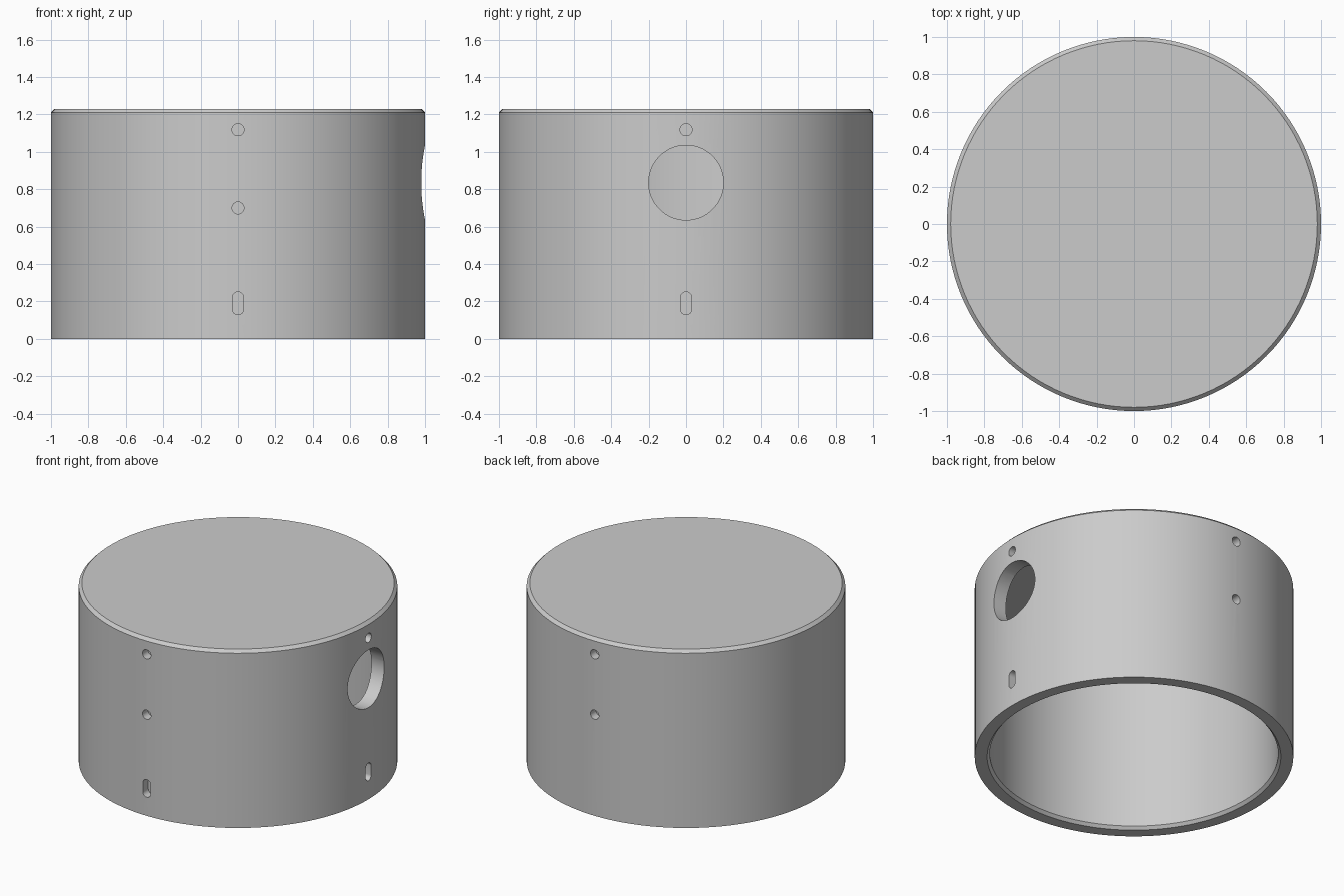
import bpy, bmesh, math
from mathutils import Matrix, Vector

if "Cube" in bpy.data.objects:
    bpy.data.objects.remove(bpy.data.objects["Cube"], do_unlink=True)

SEGMENTS = 128
POCKET_DEPTH = 0.06

grey = bpy.data.materials.new("plain grey")
grey.use_nodes = True
colour = (0.6, 0.6, 0.6, 1)
grey.diffuse_color = colour
grey.node_tree.nodes["Principled BSDF"].inputs["Base Color"].default_value = colour


def make_object(name, bm):
    bmesh.ops.recalc_face_normals(bm, faces=bm.faces)
    mesh = bpy.data.meshes.new(name)
    bm.to_mesh(mesh)
    bm.free()
    mesh.materials.append(grey)
    obj = bpy.data.objects.new(name, mesh)
    bpy.context.collection.objects.link(obj)
    return obj


def lathe(name, profile):
    bm = bmesh.new()
    verts = [bm.verts.new((r, 0, z)) for r, z in profile]
    edges = [bm.edges.new(pair) for pair in zip(verts, verts[1:])]
    bmesh.ops.spin(bm, geom=verts + edges, cent=(0, 0, 0), axis=(0, 0, 1),
                   angle=math.tau, steps=SEGMENTS, use_merge=True)
    bmesh.ops.remove_doubles(bm, verts=bm.verts, dist=0.0001)
    return make_object(name, bm)


def cutter(name, angle, z, radius, depth, stretch=0):
    """Round or slotted prism pointing outwards at the given angle."""
    bm = bmesh.new()
    ring = []
    for i in range(48):
        a = math.tau * (i + 0.5) / 48
        up = math.copysign(stretch, math.sin(a))
        ring.append(bm.verts.new((1 - depth, radius * math.cos(a),
                                  z + radius * math.sin(a) + up)))
    face = bm.faces.new(ring)
    grown = bmesh.ops.extrude_face_region(bm, geom=[face])
    outer = [v for v in grown["geom"] if isinstance(v, bmesh.types.BMVert)]
    bmesh.ops.translate(bm, verts=outer, vec=Vector((depth + 0.1, 0, 0)))
    bmesh.ops.rotate(bm, verts=bm.verts, cent=(0, 0, 0),
                     matrix=Matrix.Rotation(angle, 3, 'Z'))
    obj = make_object(name, bm)
    obj.hide_render = True
    return obj


# Hollow cap, open below, with bevelled outer top and inner bottom rims
cap = lathe("cap_shell", [
    (0, 1.23), (0.98, 1.23), (1, 1.21), (1, 0), (0.922, 0),
    (0.905, 0.02), (0.905, 1.15), (0, 1.15)])

# Side port, round pockets and slots
left, front, back = 0, -math.pi / 2, math.pi / 2
cutters = [cutter("port_cutter", left, 0.835, 0.2, 0.3)]
for side in (left, front, back):
    cutters.append(cutter("upper_pocket_cutter", side, 1.118, 0.032, POCKET_DEPTH))
for side in (front, back):
    cutters.append(cutter("middle_pocket_cutter", side, 0.7, 0.032, POCKET_DEPTH))
for side in (left, front):
    cutters.append(cutter("slot_cutter", side, 0.19, 0.03, POCKET_DEPTH, 0.031))

bpy.ops.object.select_all(action='DESELECT')
cap.select_set(True)
bpy.context.view_layer.objects.active = cap
for tool in cutters:
    mod = cap.modifiers.new("cut", 'BOOLEAN')
    mod.operation = 'DIFFERENCE'
    mod.solver = 'EXACT'
    mod.object = tool
    bpy.ops.object.modifier_apply(modifier=mod.name)
    bpy.data.objects.remove(tool, do_unlink=True)

bpy.ops.object.shade_smooth_by_angle(angle=math.radians(30))
